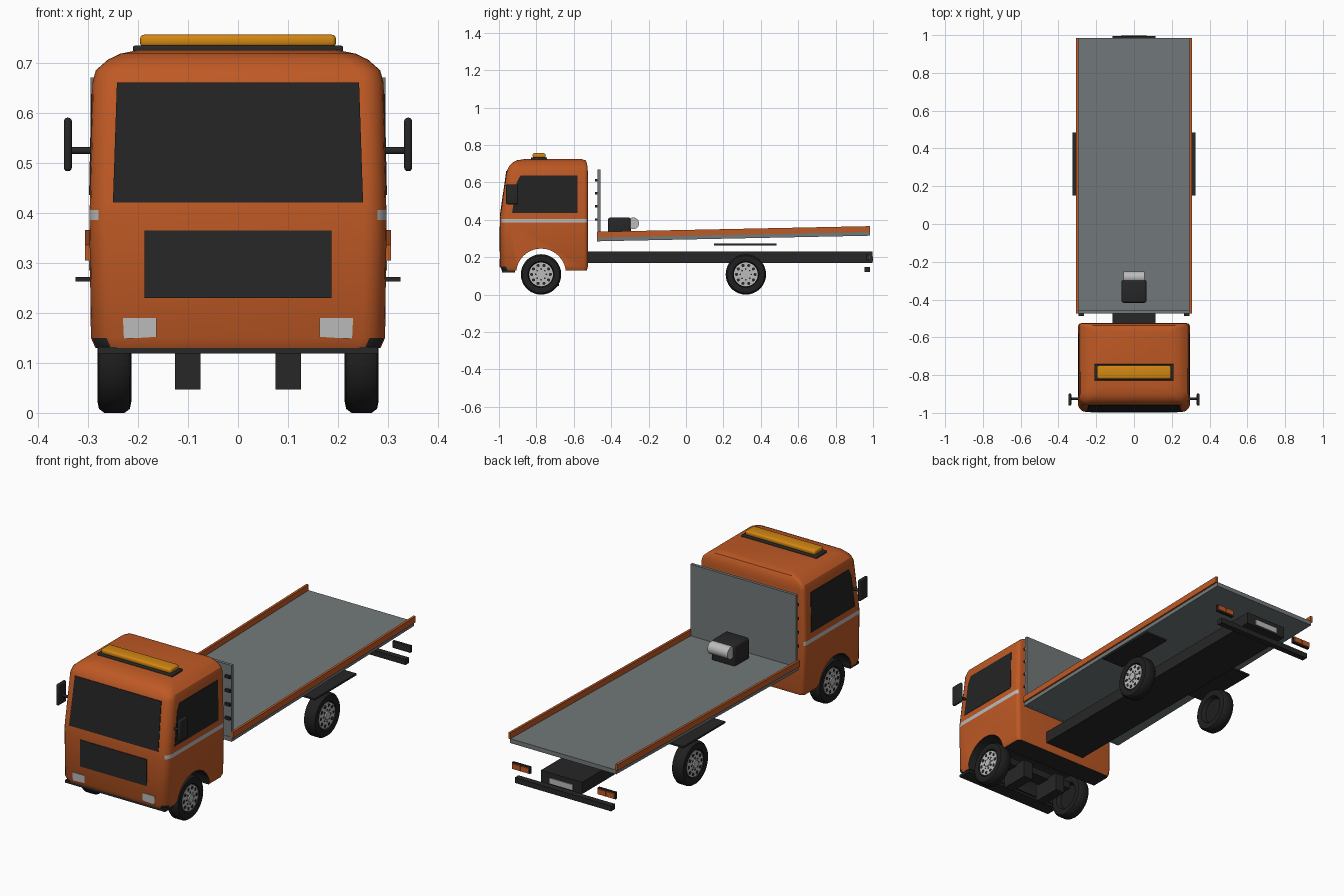
import bpy, bmesh, math
from mathutils import Vector, Matrix

old = bpy.data.objects.get("Cube")
if old:
    bpy.data.objects.remove(old, do_unlink=True)


def material(name, r, g, b):
    m = bpy.data.materials.new(name)
    m.use_nodes = True
    m.diffuse_color = (r, g, b, 1)
    m.node_tree.nodes["Principled BSDF"].inputs["Base Color"].default_value = (r, g, b, 1)
    return m


ORANGE = material("orange_paint", .52, .1, .018)
BLACK = material("black_plastic", .02, .02, .02)
GLASS = material("dark_glass", .017, .017, .018)
RUBBER = material("tyre_rubber", .014, .014, .014)
DECK = material("deck_grey", .17, .19, .195)
LIGHT = material("light_grey", .5, .5, .5)
AMBER = material("amber_lens", .65, .24, .006)


def finish(bm, name, *mats, smooth=0):
    bmesh.ops.recalc_face_normals(bm, faces=bm.faces)
    me = bpy.data.meshes.new(name)
    bm.to_mesh(me)
    bm.free()
    ob = bpy.data.objects.new(name, me)
    bpy.context.collection.objects.link(ob)
    for m in mats:
        me.materials.append(m)
    if smooth:
        shade(ob, smooth)
    return ob


def activate(ob):
    bpy.ops.object.select_all(action='DESELECT')
    ob.select_set(True)
    bpy.context.view_layer.objects.active = ob


def shade(ob, degrees):
    activate(ob)
    bpy.ops.object.shade_smooth_by_angle(angle=math.radians(degrees))


def box(name, x, y, z, mat, bevel=0):
    """Box from (min, max) pairs, with optional rounded edges."""
    bm = bmesh.new()
    bmesh.ops.create_cube(bm, size=1)
    for v in bm.verts:
        v.co = [p[0] if c < 0 else p[1] for c, p in zip(v.co, (x, y, z))]
    if bevel:
        bmesh.ops.bevel(bm, geom=bm.edges[:], offset=bevel, segments=3,
                        profile=.5, affect='EDGES')
    return finish(bm, name, mat, smooth=35 if bevel else 0)


def prism(name, points, push, mat):
    """Flat polygon pushed along a vector into a solid."""
    bm = bmesh.new()
    face = bm.faces.new([bm.verts.new(p) for p in points])
    new = bmesh.ops.extrude_face_region(bm, geom=[face])["geom"]
    bmesh.ops.translate(bm, vec=push, verts=[g for g in new if isinstance(g, bmesh.types.BMVert)])
    if not face.is_valid or not any(len(e.link_faces) == 1 for e in bm.edges):
        pass
    else:
        bm.faces.new([v for v in bm.verts][:len(points)])
    return finish(bm, name, mat)


def cylinder(name, centre, radius, length, mat, sides=24):
    """Cylinder lying along x."""
    bm = bmesh.new()
    bmesh.ops.create_cone(bm, cap_ends=True, segments=sides, radius1=radius, radius2=radius,
                          depth=length, matrix=Matrix.Translation(centre) @ Matrix.Rotation(math.pi / 2, 4, 'Y'))
    return finish(bm, name, mat, smooth=35)


SIDES = (("left", 1), ("right", -1))


def span(s, a, b):
    return tuple(sorted((s * a, s * b)))


# Cab shell: rounded rectangles (height, half width, front y, back y) lofted upward
LEVELS = [(.13, .285, -.985, -.53), (.15, .294, -.994, -.525), (.385, .297, -.995, -.525),
          (.405, .297, -.994, -.525), (.42, .296, -.993, -.525), (.66, .291, -.958, -.525),
          (.685, .284, -.947, -.527), (.706, .26, -.928, -.531), (.718, .235, -.905, -.537),
          (.725, .2, -.86, -.56)]


def shell(z, column):
    for a, b in zip(LEVELS, LEVELS[1:]):
        if z <= b[0]:
            t = (z - a[0]) / (b[0] - a[0])
            return a[column] + t * (b[column] - a[column])
    return LEVELS[-1][column]


def ring(bm, z, hw, yf, yb):
    verts = []
    for sx, y, sy, r, start in ((1, yf, 1, .045, 270), (1, yb, -1, .02, 0),
                                (-1, yb, -1, .02, 90), (-1, yf, 1, .045, 180)):
        for i in range(6):
            a = math.radians(start + 18 * i)
            verts.append(bm.verts.new((sx * (hw - r) + r * math.cos(a),
                                       y + sy * r + r * math.sin(a), z)))
    return verts


bm = bmesh.new()
rings = [ring(bm, *level) for level in LEVELS]
for lo, hi in zip(rings, rings[1:]):
    for i in range(len(lo)):
        j = (i + 1) % len(lo)
        bm.faces.new((lo[i], lo[j], hi[j], hi[i]))
bm.faces.new(rings[0])
bm.faces.new(rings[-1])
cab = finish(bm, "cab", ORANGE, BLACK, LIGHT)

# Wheel arches cut across the cab
AXLE_Z, FRONT_Y, REAR_Y = .108, -.775, .32
cutter = cylinder("arch_cutter", (0, FRONT_Y, .113), .133, 1, BLACK, 40)
cutter.hide_render = True
cut = cab.modifiers.new("arches", 'BOOLEAN')
cut.operation, cut.object = 'DIFFERENCE', cutter
activate(cab)
bpy.ops.object.modifier_apply(modifier="arches")
bpy.data.objects.remove(cutter, do_unlink=True)

# Underside and arches are black, the side stripe is light
for f in cab.data.polygons:
    c, n = f.center, f.normal
    if n.z < -.5 or (math.hypot(c.y - FRONT_Y, c.z - .113) < .136 and abs(n.x) < .2):
        f.material_index = 1
    elif .386 < c.z < .404 and abs(n.x) > .6:
        f.material_index = 2
    else:
        f.material_index = 0
shade(cab, 32)
box("cab_sill", (-.28, .28), (-.985, -.915), (.119, .132), BLACK)


def front_plate(name, outline, mat):
    prism(name, [(x, shell(z, 2) - .003, z) for x, z in outline], Vector((0, .006, 0)), mat)


front_plate("windscreen", [(-.25, .42), (.25, .42), (.242, .66), (-.242, .66)], GLASS)
front_plate("grille", [(-.187, .23), (.187, .23), (.187, .365), (-.187, .365)], BLACK)

for side, s in SIDES:
    front_plate(side + "_headlight", [(s * x, z) for x, z in
                ((.163, .152), (.228, .148), (.23, .19), (.163, .19))], LIGHT)
    prism(side + "_door_window", [(s * (shell(z, 1) + .002), y, z) for y, z in
          ((-.93, .435), (-.58, .435), (-.58, .637), (-.885, .637), (-.905, .6))],
          Vector((-s * .006, 0, 0)), GLASS)
    # Mirrors on short arms
    box(side + "_mirror", span(s, .332, .348), (-.962, -.897), (.483, .59), BLACK, .007)
    cylinder(side + "_mirror_arm", (s * .314, -.925, .524), .007, .05, BLACK, 12)

# Roof beacon bar
box("beacon_base", (-.21, .21), (-.828, -.742), (.715, .734), BLACK, .004)
box("beacon_bar", (-.196, .196), (-.82, -.75), (.731, .756), AMBER, .009)

# Chassis and the parts hung under it
box("chassis", (-.115, .115), (-.53, .996), (.17, .23), BLACK)
box("number_plate", (-.065, .065), (.995, 1.0), (.178, .205), LIGHT)
box("rear_bumper_bar", (-.27, .27), (.955, .985), (.12, .147), BLACK)
box("front_axle_beam", (-.215, .215), (-.81, -.74), (.13, .165), BLACK)
for side, s in SIDES:
    box(side + "_under_cab_bracket", span(s, .075, .126), (-.83, -.68), (.047, .14), BLACK)
    box(side + "_rear_fender", span(s, .2, .325), (.15, .485), (.263, .272), BLACK)
    box(side + "_tail_light_case", span(s, .19, .29), (.965, .978), (.183, .217), BLACK)
    for k in range(2):
        x = .194 + .048 * k
        box(f"{side}_tail_light_{k + 1}", span(s, x, x + .044), (.976, .985), (.187, .213), ORANGE)


# Sloping deck with side rails
def sloped(name, x0, x1, z0, z1, mat):
    y0, y1, rise = -.475, .985, .03
    prism(name, [(x0, y0, z0), (x0, y1, z0 + rise), (x0, y1, z1 + rise), (x0, y0, z1)],
          Vector((x1 - x0, 0, 0)), mat)


sloped("deck", -.298, .298, .285, .307, DECK)
for side, s in SIDES:
    sloped(side + "_deck_rail", s * .294, s * .306, .305, .336, ORANGE)

# Headboard with spacers towards the cab
box("headboard", (-.295, .295), (-.473, -.458), (.285, .67), DECK)
for side, s in SIDES:
    for k in range(4):
        z = .395 + .07 * k
        box(f"{side}_headboard_spacer_{k + 1}", span(s, .265, .293), (-.486, -.472), (z, z + .013), BLACK)

# Winch
box("winch_housing", (-.066, .066), (-.417, -.295), (.3, .412), BLACK, .012)
cylinder("winch_drum", (0, -.282, .381), .031, .112, LIGHT)


# Wheels: tyre profile (width, radius) spun around x, with a pierced rim
def wheel(name, s, y):
    place = Matrix.Translation((s * .247, y, AXLE_Z)) @ Matrix.Diagonal((s, 1, 1, 1))
    bm = bmesh.new()
    profile = [(.02, 0), (.02, .066), (.03, .07), (.034, .085), (.031, .1), (.02, .108),
               (-.02, .108), (-.031, .1), (-.034, .085), (-.03, .07), (-.01, .06), (-.01, 0)]
    verts = [bm.verts.new((x, r, 0)) for x, r in profile]
    edges = [bm.edges.new(p) for p in zip(verts, verts[1:])]
    bmesh.ops.spin(bm, geom=verts + edges, cent=(0, 0, 0), axis=(1, 0, 0),
                   angle=2 * math.pi, steps=36)
    bmesh.ops.remove_doubles(bm, verts=bm.verts, dist=.0001)
    bm.transform(place)
    finish(bm, name + "_tyre", RUBBER, smooth=40)
    cylinder(name + "_rim", place @ Vector((.022, 0, 0)), .064, .012, LIGHT, 32)
    cylinder(name + "_hub", place @ Vector((.028, 0, 0)), .02, .012, LIGHT, 16)
    bm = bmesh.new()
    for count, ring_r, r in ((10, .05, .0085), (8, .029, .0045)):
        for k in range(count):
            a = 2 * math.pi * k / count
            centre = Vector((.027, ring_r * math.cos(a), ring_r * math.sin(a)))
            bmesh.ops.create_cone(bm, cap_ends=True, segments=10, radius1=r, radius2=r, depth=.005,
                                  matrix=place @ Matrix.Translation(centre) @ Matrix.Rotation(math.pi / 2, 4, 'Y'))
    finish(bm, name + "_rim_holes", BLACK)


for side, s in SIDES:
    wheel(side + "_front_wheel", s, FRONT_Y)
    wheel(side + "_rear_wheel", s, REAR_Y)
